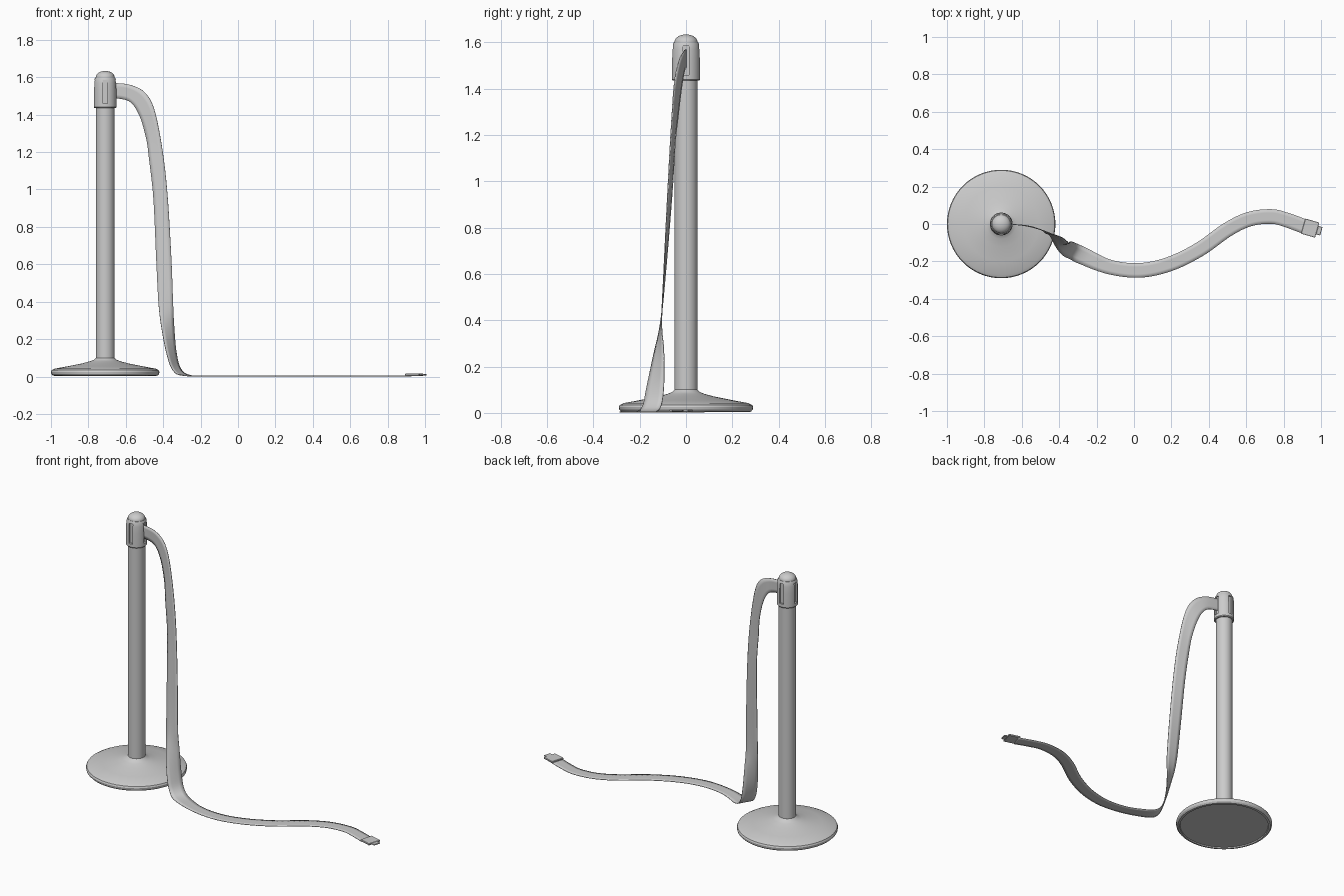
import bpy
import bmesh
from math import sin, cos, pi, radians
from mathutils import Vector, Matrix

cube = bpy.data.objects.get("Cube")
if cube:
    bpy.data.objects.remove(cube, do_unlink=True)

POST = Vector((-0.71, 0, 0))

grey = bpy.data.materials.new("light grey")
grey.use_nodes = True
colour = (0.6, 0.6, 0.6, 1)
grey.diffuse_color = colour
grey.node_tree.nodes["Principled BSDF"].inputs["Base Color"].default_value = colour


def finish(name, bm, location=(0, 0, 0), angle=30):
    """Turn a bmesh into a shaded object."""
    bmesh.ops.recalc_face_normals(bm, faces=bm.faces)
    mesh = bpy.data.meshes.new(name)
    bm.to_mesh(mesh)
    bm.free()
    mesh.materials.append(grey)
    obj = bpy.data.objects.new(name, mesh)
    obj.location = location
    bpy.context.collection.objects.link(obj)
    bpy.ops.object.select_all(action="DESELECT")
    obj.select_set(True)
    bpy.context.view_layer.objects.active = obj
    if angle:
        bpy.ops.object.shade_smooth_by_angle(angle=radians(angle))
    return obj


def lathe(name, profile, sides=64):
    """Revolve (radius, height) points about the post axis."""
    bm = bmesh.new()
    verts = [bm.verts.new((r, 0, z)) for r, z in profile]
    edges = [bm.edges.new(pair) for pair in zip(verts, verts[1:])]
    bmesh.ops.spin(bm, geom=verts + edges, cent=(0, 0, 0), axis=(0, 0, 1),
                   angle=2 * pi, steps=sides, use_merge=True)
    bmesh.ops.remove_doubles(bm, verts=bm.verts, dist=0.0001)
    return finish(name, bm, POST)


def add_box(bm, centre, size, turn=0):
    matrix = (Matrix.Rotation(turn, 4, "Z") @ Matrix.Translation(centre)
              @ Matrix.Diagonal((*size, 1)))
    bmesh.ops.create_cube(bm, size=1, matrix=matrix)


# Weighted base and upright tube
lathe("base", [(0, 0.01), (0.265, 0.01), (0.267, 0.003), (0.28, 0.005),
               (0.288, 0.014), (0.29, 0.025), (0.286, 0.034), (0.27, 0.042),
               (0.2, 0.055), (0.12, 0.071), (0.08, 0.082), (0.06, 0.09),
               (0.05, 0.1), (0, 0.1)])
lathe("post", [(0, 0.09), (0.05, 0.09), (0.05, 1.45), (0, 1.45)], 48)

# Head with four belt slots
head = lathe("head", [(0, 1.435), (0.057, 1.435), (0.061, 1.44), (0.061, 1.53),
                      (0.059, 1.57), (0.056, 1.592), (0.052, 1.6), (0, 1.6)])
bm = bmesh.new()
for k in range(4):
    add_box(bm, (0.061, 0, 1.522), (0.024, 0.026, 0.125), k * pi / 2)
cutter = finish("slot_cutter", bm, POST, 0)
cutter.hide_render = True
cutter.hide_set(True)
cut = head.modifiers.new("slots", "BOOLEAN")
cut.operation = "DIFFERENCE"
cut.object = cutter

# Rounded cap
dome = [(0.05 * cos(t * pi / 16), 1.6 + 0.034 * sin(t * pi / 16)) for t in range(9)]
lathe("cap", [(0, 1.59), (0.05, 1.59)] + dome)

# Belt edges where it hangs and twists: outer edge, then inner edge
outer = [(-.67, 0, 1.57), (-.58, -.01, 1.56), (-.5, -.03, 1.52),
         (-.447, -.05, 1.425), (-.404, -.065, 1.21), (-.377, -.078, .97),
         (-.356, -.095, .625), (-.347, -.105, .39), (-.342, -.096, .27),
         (-.33, -.095, .13), (-.305, -.105, .04), (-.25, -.13, .005)]
inner = [(-.67, 0, 1.49), (-.58, -.008, 1.47), (-.527, -.02, 1.395),
         (-.49, -.035, 1.27), (-.475, -.047, 1.16), (-.452, -.06, .95),
         (-.437, -.087, .62), (-.425, -.11, .39), (-.407, -.14, .25),
         (-.378, -.17, .11), (-.345, -.187, .03), (-.29, -.214, .005)]
outer = [Vector(p) for p in outer]
inner = [Vector(p) for p in inner]

# Belt centre line along the floor
floor_path = [(-.27, -.172), (-.13, -.23), (.03, -.248), (.19, -.214), (.35, -.136),
              (.5, -.03), (.617, .026), (.735, .04), (.82, .02), (.915, -.015)]
floor_path = [Vector((x, y, 0.003)) for x, y in floor_path]
for i in range(1, len(floor_path)):
    ahead = floor_path[min(i + 1, len(floor_path) - 1)]
    along = (ahead - floor_path[i - 1]).normalized()
    side = Vector((-along.y, along.x, 0)) * 0.039
    outer.append(floor_path[i] + side)
    inner.append(floor_path[i] - side)


def smooth(points, steps=6):
    """Pass a flowing curve through the points."""
    result = []
    for i in range(len(points) - 1):
        a, b, c, d = (points[max(0, min(j, len(points) - 1))] for j in range(i - 1, i + 3))
        for s in range(steps):
            t = s / steps
            p = (b * 2 + (c - a) * t + (a * 2 - b * 5 + c * 4 - d) * t ** 2
                 + (b * 3 - a - c * 3 + d) * t ** 3) / 2
            p.z = max(p.z, 0.003)
            result.append(p)
    return result + [points[-1]]


# Belt ribbon
bm = bmesh.new()
rows = [[bm.verts.new(p.lerp(q, f / 4)) for f in range(5)]
        for p, q in zip(smooth(outer), smooth(inner))]
for row, following in zip(rows, rows[1:]):
    for f in range(4):
        bm.faces.new((row[f], row[f + 1], following[f + 1], following[f]))
belt = finish("belt", bm, angle=60)
thick = belt.modifiers.new("thickness", "SOLIDIFY")
thick.thickness = 0.004
thick.offset = 0

# Belt end clip with its tongue
bm = bmesh.new()
add_box(bm, (0, 0, 0), (0.078, 0.084, 0.011))
add_box(bm, (0.05, 0, 0), (0.024, 0.046, 0.008))
bmesh.ops.bevel(bm, geom=bm.edges[:], offset=0.002, segments=1, affect="EDGES")
clip = finish("belt_clip", bm, (0.942, -0.022, 0.0095))
clip.rotation_euler.z = radians(-16)
